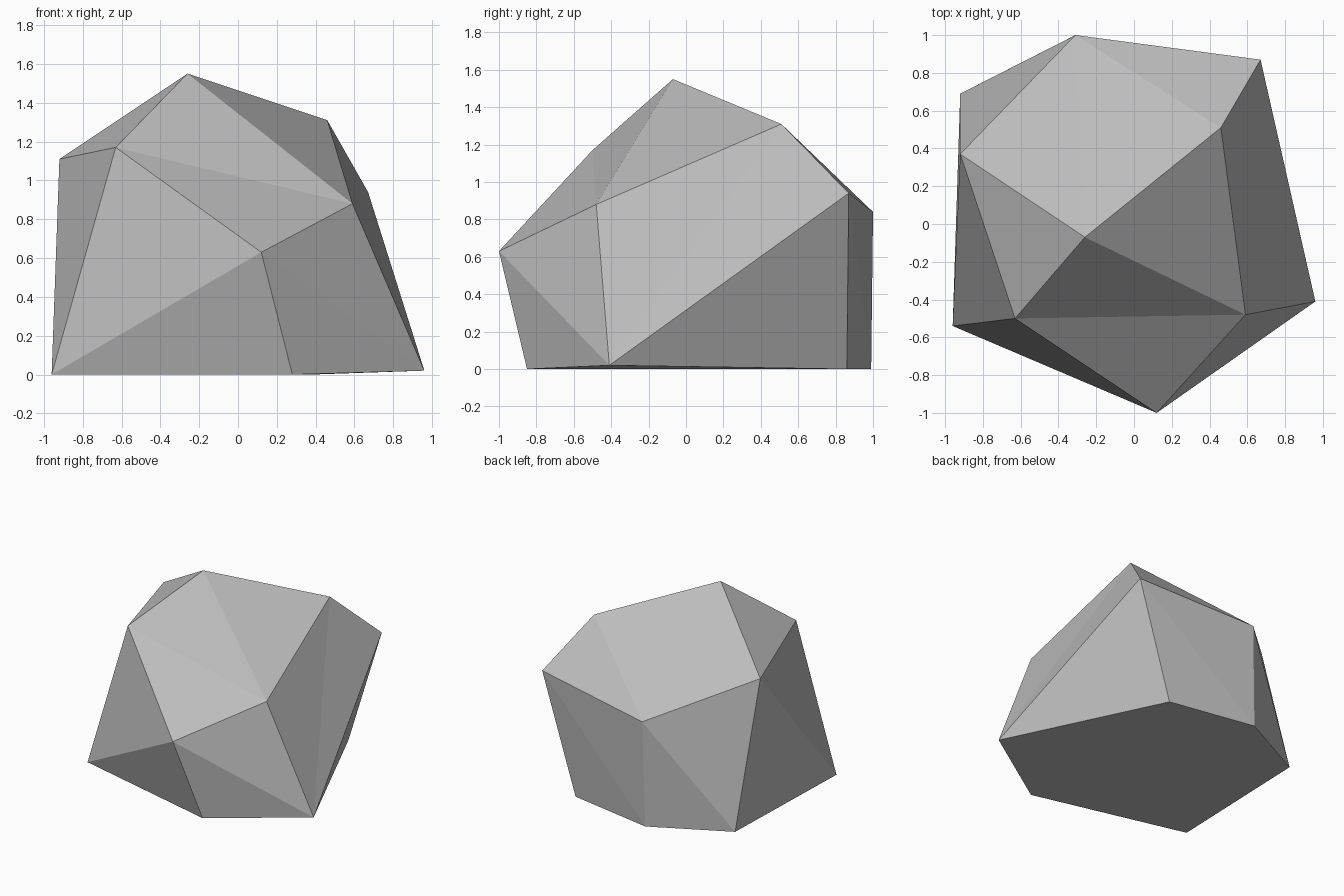
import bpy
import bmesh

cube = bpy.data.objects.get("Cube")
if cube:
    bpy.data.objects.remove(cube, do_unlink=True)

# Stone colour
stone = bpy.data.materials.new("stone_grey")
stone.use_nodes = True
colour = (0.5, 0.5, 0.5, 1)
stone.diffuse_color = colour
stone.node_tree.nodes["Principled BSDF"].inputs["Base Color"].default_value = colour

# Corners of the boulder, one letter each
corners = {
    # crown
    "D": (-.26, -.07, 1.55), "C": (.46, .51, 1.31),
    # shoulder ring
    "A": (-.31, 1, .84), "B": (.67, .87, .94), "E": (-.92, .37, 1.11),
    "H": (-.63, -.5, 1.17), "I": (.12, -1, .63), "J": (.59, -.48, .88),
    # foot ring
    "G": (-.96, -.54, 0), "L": (.28, -.85, 0), "K": (.96, -.41, .02),
    "M": (.38, .86, 0), "N": (-.33, .99, 0), "P": (-.92, .69, 0),
}

# Facets, each spelled by its corners
crown = "DEA DAC ACB DEH DHJ DJC"
front = "EHG HGI GIL HIJ IJK IKL"
sides = "JCK CBK KBM EGP"
back = "BAN BNM ANP APE"
underside = "GLMNP KLM"
facets = " ".join((crown, front, sides, back, underside)).split()

bm = bmesh.new()
verts = {name: bm.verts.new(co) for name, co in corners.items()}
for facet in facets:
    bm.faces.new([verts[name] for name in facet])
bmesh.ops.recalc_face_normals(bm, faces=bm.faces[:])

mesh = bpy.data.meshes.new("boulder")
bm.to_mesh(mesh)
bm.free()
mesh.materials.append(stone)
boulder = bpy.data.objects.new("boulder", mesh)
bpy.context.collection.objects.link(boulder)
